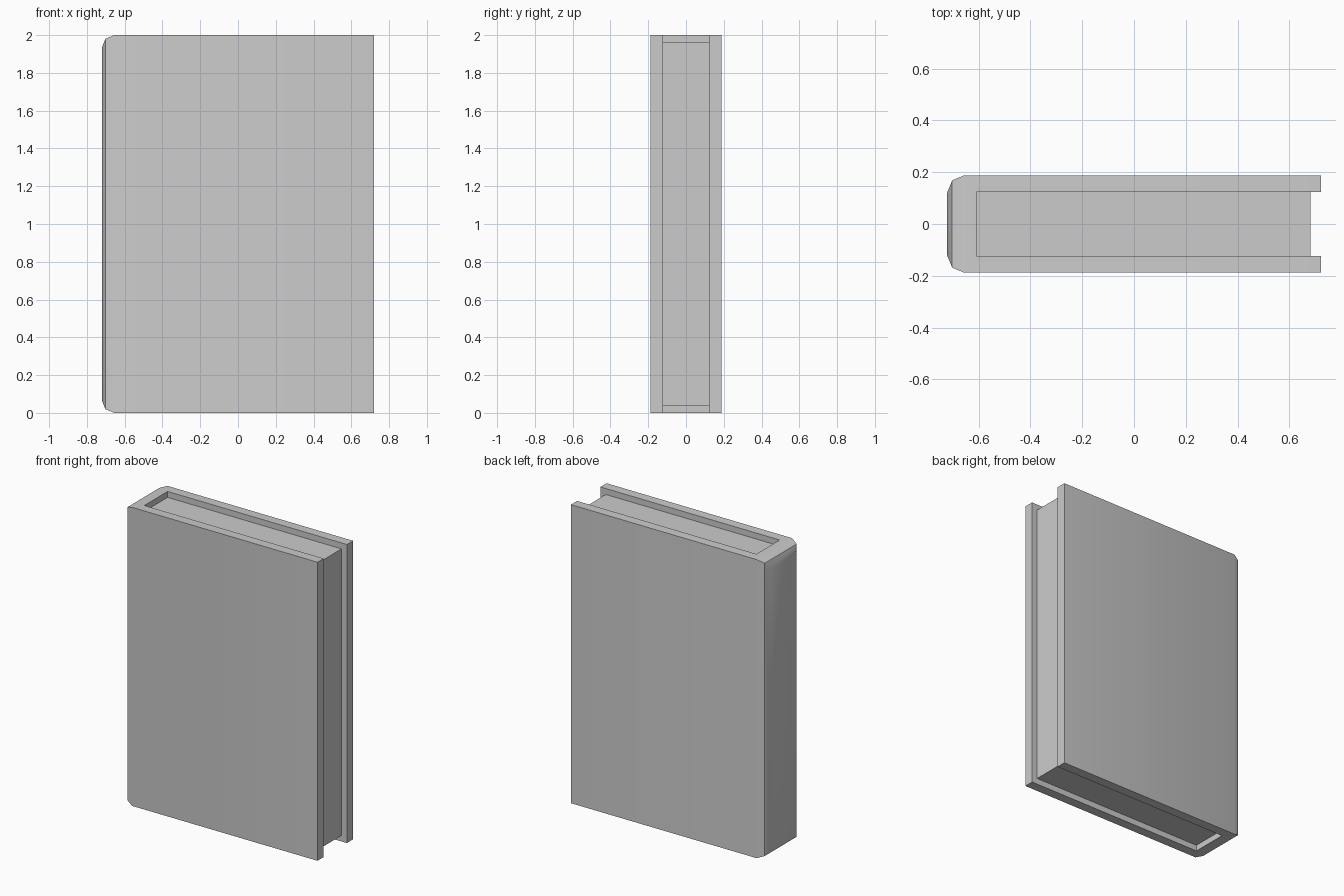
import bpy, bmesh

if "Cube" in bpy.data.objects:
    bpy.data.objects.remove(bpy.data.objects["Cube"])

H, X, Y = 2.0, 0.721, 0.188          # height, half width, half thickness
INNER_X, INNER_Y = -0.608, 0.123     # inside of spine and boards


def add_object(name, bm):
    bmesh.ops.recalc_face_normals(bm, faces=bm.faces)
    mesh = bpy.data.meshes.new(name)
    bm.to_mesh(mesh)
    bm.free()
    obj = bpy.data.objects.new(name, mesh)
    bpy.context.collection.objects.link(obj)
    return obj


def prism(profile, z0, z1):
    """Extrude an xy outline from z0 to z1."""
    bm = bmesh.new()
    face = bm.faces.new([bm.verts.new((x, y, z0)) for x, y in profile])
    top = bmesh.ops.extrude_face_region(bm, geom=[face], use_keep_orig=True)["geom"]
    verts = [g for g in top if isinstance(g, bmesh.types.BMVert)]
    bmesh.ops.translate(bm, vec=(0, 0, z1 - z0), verts=verts)
    return bm


# Cover: U-shaped wrap with the four edges of the spine face rounded
cover_bm = prism([(-X, -Y), (X, -Y), (X, -INNER_Y), (INNER_X, -INNER_Y),
                  (INNER_X, INNER_Y), (X, INNER_Y), (X, Y), (-X, Y)], 0, H)
spine_edges = [e for e in cover_bm.edges
               if all(abs(v.co.x + X) < 1e-4 for v in e.verts)]
bmesh.ops.bevel(cover_bm, geom=spine_edges, offset=0.066, offset_type='OFFSET',
                segments=2, profile=0.5, affect='EDGES')
cover = add_object("cover", cover_bm)

# Page block: recessed at top, bottom and fore edge
pages = add_object("page_block", prism(
    [(INNER_X, -INNER_Y), (0.681, -INNER_Y), (0.681, INNER_Y), (INNER_X, INNER_Y)],
    0.04, H - 0.04))

# Smooth the rounded spine, keep the corners sharp
bpy.ops.object.select_all(action='DESELECT')
cover.select_set(True)
bpy.context.view_layer.objects.active = cover
bpy.ops.object.shade_smooth_by_angle()
